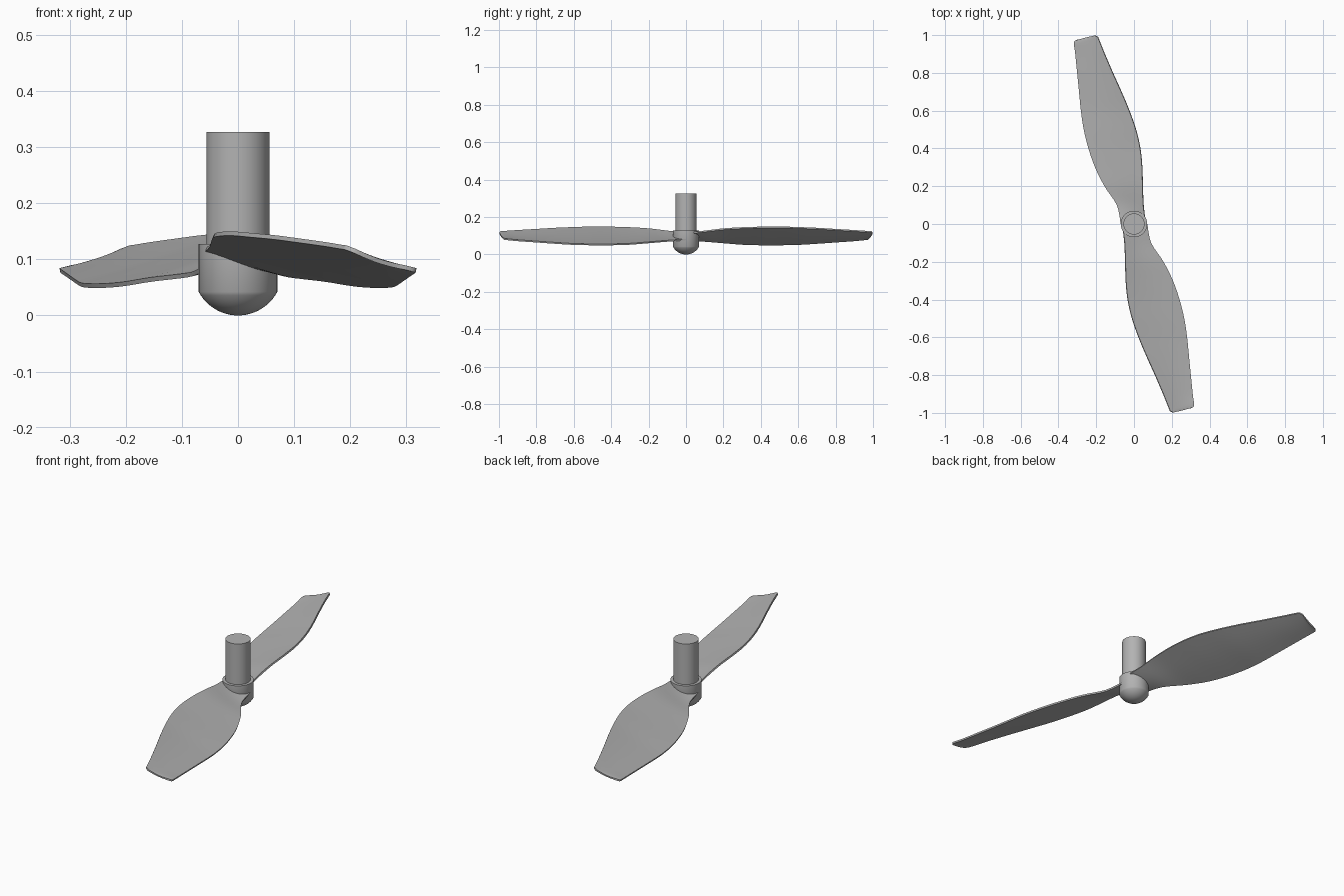
import bpy
import bmesh
import math
from mathutils import Vector, Matrix

default = bpy.data.objects.get("Cube")
if default:
    bpy.data.objects.remove(default, do_unlink=True)

grey = bpy.data.materials.new("plain grey")
grey.use_nodes = True
grey.diffuse_color = (0.45, 0.45, 0.45, 1)
grey.node_tree.nodes["Principled BSDF"].inputs["Base Color"].default_value = grey.diffuse_color


def make_object(name, bm):
    bmesh.ops.recalc_face_normals(bm, faces=bm.faces)
    mesh = bpy.data.meshes.new(name)
    bm.to_mesh(mesh)
    bm.free()
    mesh.materials.append(grey)
    obj = bpy.data.objects.new(name, mesh)
    bpy.context.collection.objects.link(obj)
    return obj


def smooth(obj, angle=35):
    bpy.ops.object.select_all(action='DESELECT')
    obj.select_set(True)
    bpy.context.view_layer.objects.active = obj
    for modifier in list(obj.modifiers):
        bpy.ops.object.modifier_apply(modifier=modifier.name)
    bpy.ops.object.shade_smooth_by_angle(angle=math.radians(angle))


def lathe(name, profile, steps=64):
    """Turn a radius/height profile around the vertical axis."""
    bm = bmesh.new()
    verts = [bm.verts.new((r, 0, z)) for r, z in profile]
    edges = [bm.edges.new(pair) for pair in zip(verts, verts[1:])]
    bmesh.ops.spin(bm, geom=verts + edges, cent=(0, 0, 0), axis=(0, 0, 1),
                   angle=math.tau, steps=steps)
    bmesh.ops.remove_doubles(bm, verts=bm.verts, dist=1e-5)
    smooth(make_object(name, bm))


def catmull(a, b, c, d, t):
    return (b * 2 + (c - a) * t + (a * 2 - b * 5 + c * 4 - d) * t ** 2
            + (b * 3 - a - c * 3 + d) * t ** 3) * 0.5


# Hub with a shallow spherical nose
hub_radius, nose_height, hub_top = 0.07, 0.042, 0.127
nose_radius = (hub_radius ** 2 + nose_height ** 2) / (2 * nose_height)
half_angle = math.asin(hub_radius / nose_radius)
nose = [(nose_radius * math.sin(half_angle * i / 12),
         nose_radius * (1 - math.cos(half_angle * i / 12))) for i in range(13)]
lathe("hub", nose + [(hub_radius, hub_top), (0, hub_top)])

# Drive shaft
lathe("shaft", [(0, 0.1), (0.056, 0.1), (0.056, 0.327), (0, 0.327)])

# Blade stations: high edge x, y, z, then low edge x, y, z
stations = [Vector(s) for s in (
    (-0.062, 0, 0.118, 0.07, 0, 0.075),
    (-0.05, -0.1, 0.128, 0.09, -0.1, 0.068),
    (-0.046, -0.2, 0.14, 0.155, -0.2, 0.06),
    (-0.043, -0.3, 0.146, 0.205, -0.3, 0.052),
    (-0.033, -0.4, 0.149, 0.24, -0.4, 0.049),
    (-0.01, -0.5, 0.15, 0.265, -0.5, 0.049),
    (0.025, -0.6, 0.147, 0.28, -0.6, 0.051),
    (0.067, -0.7, 0.143, 0.29, -0.7, 0.057),
    (0.112, -0.8, 0.137, 0.3, -0.8, 0.064),
    (0.155, -0.9, 0.131, 0.31, -0.9, 0.071),
    (0.185, -0.975, 0.126, 0.317, -0.95, 0.076),
    (0.192, -0.99, 0.125, 0.315, -0.967, 0.077),
    (0.208, -0.998, 0.119, 0.3, -0.975, 0.081))]
THICKNESS, SAG, ACROSS, SUBSTEPS = 0.008, 0.004, 10, 4

rows = []
last = len(stations) - 1
for i in range(last):
    a, d = stations[max(i - 1, 0)], stations[min(i + 2, last)]
    rows += [catmull(a, stations[i], stations[i + 1], d, k / SUBSTEPS)
             for k in range(SUBSTEPS)]
rows.append(stations[last])


def blade(name, turn):
    """Loft a twisted, slightly dished sheet and thicken it."""
    bm = bmesh.new()
    grid = []
    for row in rows:
        high = Vector(row[:3]) - Vector((0, 0, THICKNESS / 2))
        low = Vector(row[3:]) + Vector((0, 0, THICKNESS / 2))
        line = []
        for j in range(ACROSS + 1):
            t = j / ACROSS
            point = high.lerp(low, t)
            point.z -= SAG * math.sin(math.pi * t)
            line.append(bm.verts.new(point))
        grid.append(line)
    for near, far in zip(grid, grid[1:]):
        for j in range(ACROSS):
            bm.faces.new((near[j], near[j + 1], far[j + 1], far[j]))
    bmesh.ops.transform(bm, matrix=Matrix.Rotation(turn, 4, 'Z'), verts=bm.verts)
    obj = make_object(name, bm)
    shell = obj.modifiers.new("thickness", 'SOLIDIFY')
    shell.thickness = THICKNESS
    shell.offset = 0
    smooth(obj)


blade("front_blade", 0)
blade("back_blade", math.pi)
